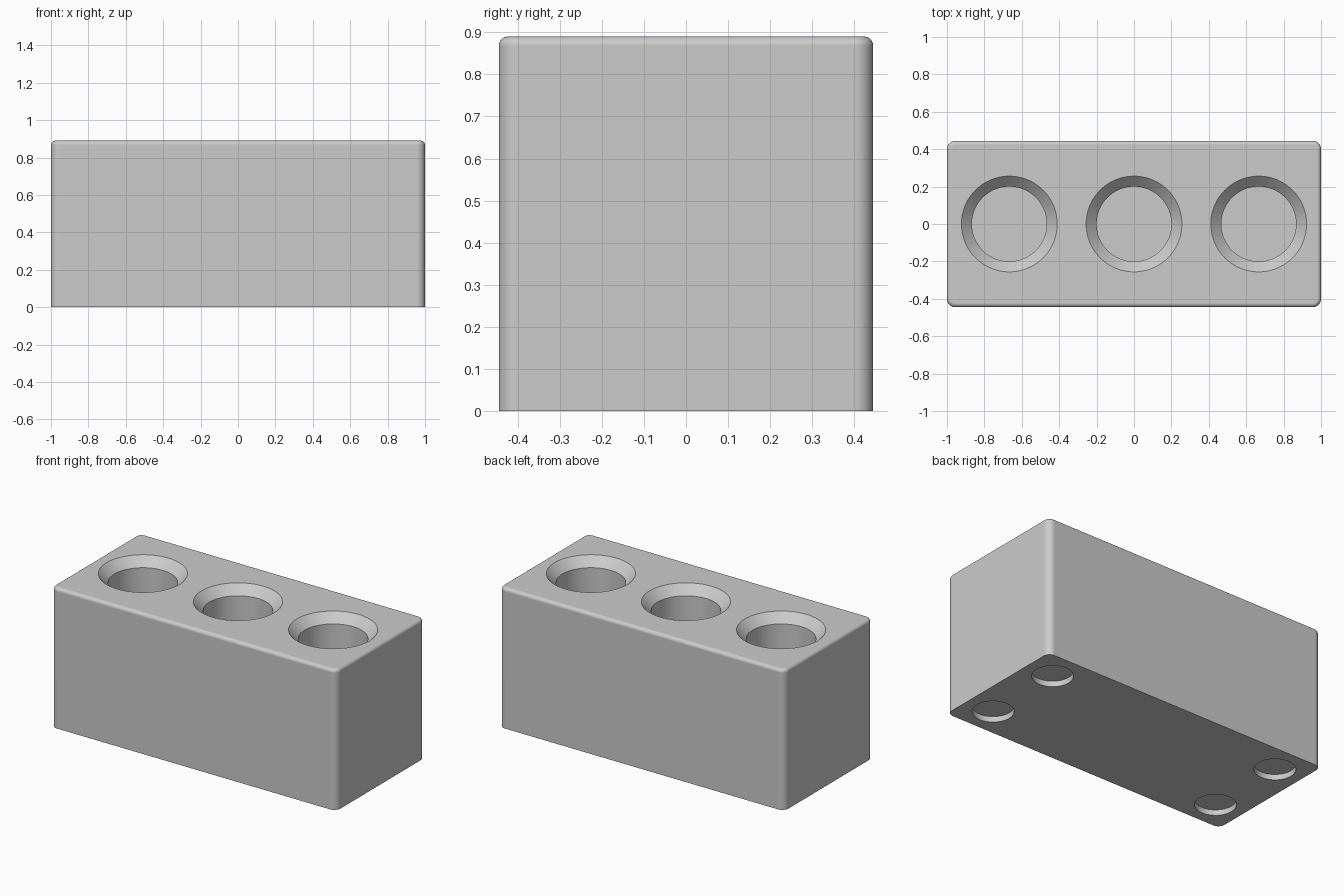
import bpy, bmesh, math

default = bpy.data.objects.get("Cube")
if default:
    bpy.data.objects.remove(default, do_unlink=True)

LENGTH, DEPTH, HEIGHT = 2.0, 0.89, 0.89
CORNER, TOP_ROUND = 0.044, 0.022

grey = bpy.data.materials.new("light_grey")
grey.use_nodes = True
grey.diffuse_color = (0.6, 0.6, 0.6, 1)
grey.node_tree.nodes["Principled BSDF"].inputs["Base Color"].default_value = (0.6, 0.6, 0.6, 1)


def add_object(name, bm):
    bmesh.ops.recalc_face_normals(bm, faces=bm.faces)
    mesh = bpy.data.meshes.new(name)
    bm.to_mesh(mesh)
    bm.free()
    mesh.materials.append(grey)
    obj = bpy.data.objects.new(name, mesh)
    bpy.context.collection.objects.link(obj)
    return obj


def lathe_solid(bm, x, y, profile, sides=96):
    """Closed round solid through (radius, z) rings, lowest first."""
    rings = [[bm.verts.new((x + r * math.cos(math.tau * i / sides),
                            y + r * math.sin(math.tau * i / sides), z))
              for i in range(sides)] for r, z in profile]
    for low, high in zip(rings, rings[1:]):
        for i in range(sides):
            j = (i + 1) % sides
            bm.faces.new((low[i], low[j], high[j], high[i]))
    bm.faces.new(rings[0][::-1])
    bm.faces.new(rings[-1])


# Block: wide rounding on upright edges, small rounding around the top
bm = bmesh.new()
bmesh.ops.create_cube(bm, size=1)
for v in bm.verts:
    v.co = (v.co.x * LENGTH, v.co.y * DEPTH, (v.co.z + 0.5) * HEIGHT)
upright = [e for e in bm.edges if abs(e.verts[0].co.z - e.verts[1].co.z) > 0.1]
bmesh.ops.bevel(bm, geom=upright, offset=CORNER, segments=8, profile=0.5, affect='EDGES')
rim = [e for e in bm.edges if all(v.co.z > HEIGHT - 0.001 for v in e.verts)]
bmesh.ops.bevel(bm, geom=rim, offset=TOP_ROUND, segments=6, profile=0.5, affect='EDGES')
block = add_object("holder_block", bm)

# Cutters: three countersunk sockets on top, four shallow recesses below
bm = bmesh.new()
for x in (-2 / 3, 0, 2 / 3):
    lathe_solid(bm, x, 0, [(0.2, 0.222), (0.2, HEIGHT - 0.056),
                           (0.256, HEIGHT), (0.256, HEIGHT + 0.1)])
for x in (-0.816, 0.816):
    for y in (-0.26, 0.26):
        lathe_solid(bm, x, y, [(0.118, -0.1), (0.118, 0.035)], 64)
cutter = add_object("socket_cutter", bm)
cutter.hide_render = True

bpy.ops.object.select_all(action='DESELECT')
block.select_set(True)
bpy.context.view_layer.objects.active = block
cut = block.modifiers.new("sockets", 'BOOLEAN')
cut.operation = 'DIFFERENCE'
cut.solver = 'EXACT'
cut.object = cutter
bpy.ops.object.modifier_apply(modifier=cut.name)
bpy.data.objects.remove(cutter, do_unlink=True)

# Smooth rounded surfaces, crisp socket edges and flat large faces
bpy.ops.object.shade_smooth_by_angle(angle=math.radians(30))
weighted = block.modifiers.new("flat_faces", 'WEIGHTED_NORMAL')
weighted.keep_sharp = True
